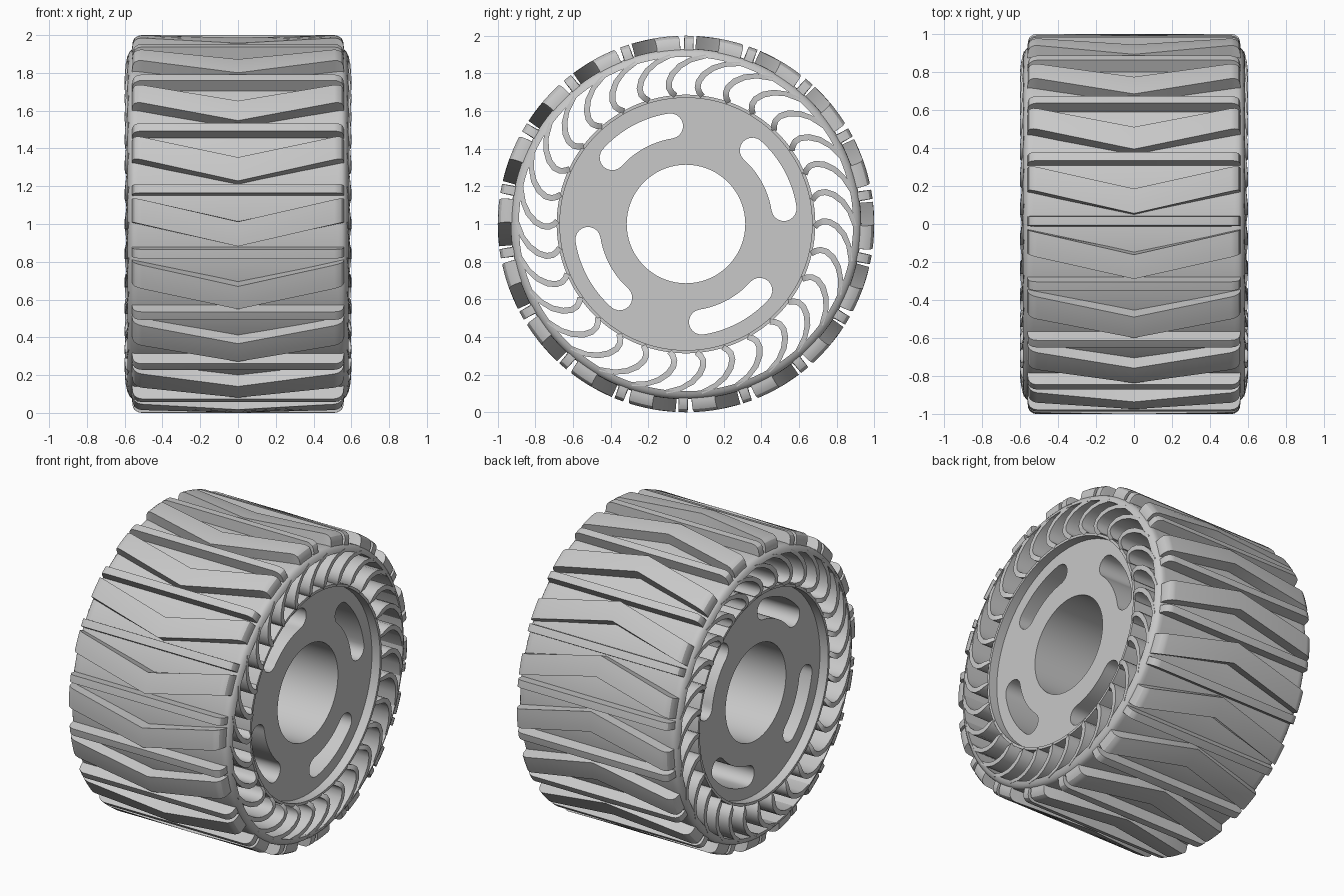
import bpy, bmesh
from math import sin, cos, radians
from mathutils import Matrix, Vector

cube = bpy.data.objects.get("Cube")
if cube:
    bpy.data.objects.remove(cube)

grey = bpy.data.materials.new("plain grey")
grey.use_nodes = True
grey.diffuse_color = (0.58, 0.58, 0.58, 1)
grey.node_tree.nodes["Principled BSDF"].inputs["Base Color"].default_value = (0.58, 0.58, 0.58, 1)


def polar(x, r, deg):
    """Point around the axle; the angle is the elevation above the front."""
    a = radians(deg)
    return Vector((x, -r * cos(a), 1 + r * sin(a)))


def smooth(ob, angle):
    bpy.ops.object.select_all(action='DESELECT')
    ob.select_set(True)
    bpy.context.view_layer.objects.active = ob
    bpy.ops.object.shade_smooth_by_angle(angle=radians(angle))


def finish(bm, name, angle=32):
    bmesh.ops.recalc_face_normals(bm, faces=bm.faces)
    me = bpy.data.meshes.new(name)
    bm.to_mesh(me)
    bm.free()
    me.materials.append(grey)
    ob = bpy.data.objects.new(name, me)
    bpy.context.collection.objects.link(ob)
    smooth(ob, angle)


def loft(bm, rings, closed=False):
    """Skin a row of closed cross-sections, capping the ends if it is open."""
    rows = [[bm.verts.new(p) for p in ring] for ring in rings]
    n = len(rows[0])
    for i in range(len(rows) if closed else len(rows) - 1):
        a, b = rows[i], rows[(i + 1) % len(rows)]
        for k in range(n):
            bm.faces.new((a[k], a[(k + 1) % n], b[(k + 1) % n], b[k]))
    if not closed:
        bm.faces.new(rows[0])
        bm.faces.new(rows[-1])


def revolve(name, half, steps=144):
    """Turn a half profile, mirrored across the middle, around the axle."""
    profile = half + [(-x, r) for x, r in reversed(half)]
    bm = bmesh.new()
    loft(bm, [[polar(x, r, 360 * i / steps) for x, r in profile] for i in range(steps)], True)
    finish(bm, name, 40)


# Tyre band with sloping rounded shoulders, and hub rim
revolve("tyre_band", [(0.584, 0.888), (0.58, 0.9), (0.573, 0.913), (0.563, 0.924),
                      (0.55, 0.93), (0.53, 0.931)])
revolve("hub_rim", [(0.57, 0.67), (0.57, 0.687)])

# Tread: each pitch has a chevron lug and a straight bar, standing on the band
HALF, PITCHES = 0.56, 18
SHOULDER = [(0.56, 0.06), (0.557, 0.035), (0.548, 0.016), (0.53, 0.004), (0.51, 0), (0, 0)]
STATIONS = [(-x, d) for x, d in SHOULDER] + [(x, d) for x, d in reversed(SHOULDER[:-1])]


def chevron(x):
    return 0.7 + 7.4 * abs(x) / HALF


def tread(name, low, high, flare):
    """Blocks whose foot is wider than the top by the flare angle on each side."""
    bm = bmesh.new()
    parts = 4
    for p in range(PITCHES):
        turn = p * 360 / PITCHES
        rings = []
        for x, drop in STATIONS:
            a, b = low(x) + turn, high(x) + turn
            steps = [k / parts for k in range(parts + 1)]
            top = [polar(x, 1 - drop, a + (b - a) * s) for s in steps]
            foot = [polar(x, 0.912, a - flare + (b - a + 2 * flare) * s) for s in reversed(steps)]
            rings.append(top + foot)
        loft(bm, rings)
    finish(bm, name, 28)


tread("chevron_lugs", lambda x: chevron(x) - 7.5, chevron, 0.2)
tread("straight_bars", lambda x: 9.5, lambda x: 12.3, 0.3)

# Curved flexible vanes: radius, angle, half width and half thickness
PATH = [(0.897, -0.8, 0.58, 0.01), (0.872, 4.4, 0.587, 0.013), (0.84, 8.2, 0.594, 0.015),
        (0.8, 11.2, 0.599, 0.016), (0.76, 12.9, 0.6, 0.016), (0.727, 13.1, 0.598, 0.016),
        (0.702, 12.2, 0.59, 0.016), (0.684, 10.6, 0.569, 0.014)]
VANES = 30


def vane_rings(turn):
    pts = [polar(0, r, turn - a) for r, a, w, t in PATH]
    rings = []
    for i, p in enumerate(pts):
        along = (pts[min(i + 1, len(pts) - 1)] - pts[max(i - 1, 0)]).normalized()
        side = along.cross(Vector((1, 0, 0))) * PATH[i][3]
        out = Vector((PATH[i][2], 0, 0))
        rings.append([p + side + out, p - side + out, p - side - out, p + side - out])
    return rings


bm = bmesh.new()
for v in range(VANES):
    loft(bm, vane_rings(360 * v / VANES))
finish(bm, "curved_vanes", 40)

# Hub: flat outline with an axle bore and four curved slots, extruded
curve = bpy.data.curves.new("hub", 'CURVE')
curve.dimensions, curve.fill_mode, curve.extrude = '2D', 'BOTH', 0.51


def outline(points):
    s = curve.splines.new('POLY')
    s.points.add(len(points) - 1)
    for sp, (u, v) in zip(s.points, points):
        sp.co = (u, v, 0, 1)
    s.use_cyclic_u = True


def arc(r, start, end, steps, cu=0, cv=0):
    angles = [radians(start + (end - start) * k / steps) for k in range(steps + 1)]
    return [(cu + r * cos(a), cv + r * sin(a)) for a in angles]


def slot(start, end, r=0.527, w=0.067):
    ends = [(r * cos(radians(a)), r * sin(radians(a))) for a in (start, end)]
    return (arc(r + w, start, end, 14) + arc(w, end, end + 180, 10, *ends[1])[1:-1]
            + arc(r - w, end, start, 14) + arc(w, start + 180, start + 360, 10, *ends[0])[1:-1])


outline(arc(0.676, 0, 360, 96)[:-1])
outline(arc(0.315, 0, 360, 72)[:-1])
for q in range(4):
    outline(slot(99 + 90 * q, 138 + 90 * q))

shape = bpy.data.objects.new("hub_outline", curve)
bpy.context.collection.objects.link(shape)
bpy.context.view_layer.update()
solid = bpy.data.meshes.new_from_object(shape.evaluated_get(bpy.context.evaluated_depsgraph_get()))
bm = bmesh.new()
bm.from_mesh(solid)
bpy.data.objects.remove(shape)
bpy.data.meshes.remove(solid)
bmesh.ops.remove_doubles(bm, verts=bm.verts, dist=0.0005)
bm.transform(Matrix(((0, 0, 1, 0), (1, 0, 0, 0), (0, 1, 0, 1), (0, 0, 0, 1))))
finish(bm, "hub")
